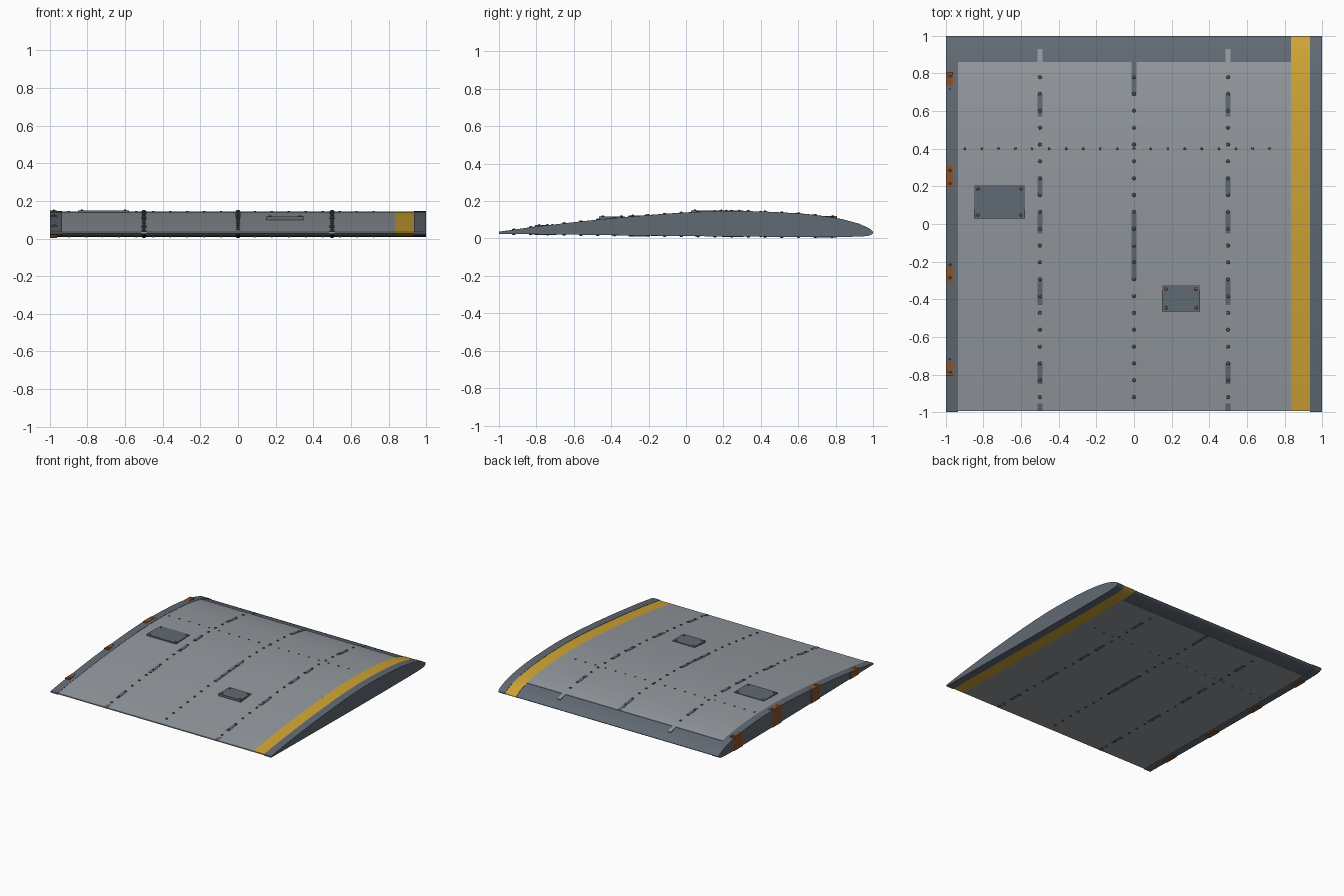
import bpy, bmesh, math
from mathutils import Matrix

if "Cube" in bpy.data.objects:
    bpy.data.objects.remove(bpy.data.objects["Cube"])

def mat(name, c):
    m = bpy.data.materials.new(name)
    m.diffuse_color = (*c, 1)
    m.use_nodes = True
    m.node_tree.nodes["Principled BSDF"].inputs["Base Color"].default_value = m.diffuse_color
    return m

SKIN = mat("light_grey_skin", (0.29, 0.315, 0.34))
DARK = mat("dark_grey_metal", (0.118, 0.142, 0.172))
BOLT = mat("rivet_grey", (0.08, 0.09, 0.105))
YELLOW = mat("warning_yellow", (0.62, 0.37, 0.035))
RUST = mat("rust_orange", (0.26, 0.085, 0.022))

# Aerofoil outline: (y, z) control points, nose at y = 1
UPPER = [(1, .030), (.97, .059), (.9, .086), (.78, .113), (.6, .134), (.28, .147),
         (0, .139), (-.4, .108), (-.8, .064), (-1, .036)]
LOWER = [(1, .030), (.97, .014), (.9, .0095), (.6, .0085), (0, .013), (-1, .025)]

def surf(pts, y):
    # Hermite interpolation over sqrt distance from the nose, so the nose is round
    p = [(math.sqrt(1 - a), b) for a, b in pts]
    u = math.sqrt(max(0, 1 - y))
    n = len(p)
    i = max(k for k in range(n - 1) if p[k][0] <= u + 1e-9)
    def slope(k):
        a, b = p[max(k - 1, 0)], p[min(k + 1, n - 1)]
        return (b[1] - a[1]) / (b[0] - a[0])
    h = p[i + 1][0] - p[i][0]
    t = (u - p[i][0]) / h
    return ((2*t**3 - 3*t**2 + 1) * p[i][1] + (t**3 - 2*t**2 + t) * h * slope(i)
            + (3*t**2 - 2*t**3) * p[i + 1][1] + (t**3 - t**2) * h * slope(i + 1))

def top(y): return surf(UPPER, y)
def bot(y): return surf(LOWER, y)

def finish(bm, name, m, smooth=True):
    bmesh.ops.recalc_face_normals(bm, faces=bm.faces)
    me = bpy.data.meshes.new(name)
    bm.to_mesh(me)
    bm.free()
    o = bpy.data.objects.new(name, me)
    bpy.context.collection.objects.link(o)
    me.materials.append(m)
    if smooth:
        bpy.context.view_layer.objects.active = o
        o.select_set(True)
        bpy.ops.object.shade_smooth_by_angle(angle=math.radians(30))
        o.select_set(False)
    return o

def extrude(bm, outline, x0, x1):
    a = [bm.verts.new((x0, y, z)) for y, z in outline]
    b = [bm.verts.new((x1, y, z)) for y, z in outline]
    n = len(a)
    bm.faces.new(a)
    bm.faces.new(b[::-1])
    for i in range(n):
        bm.faces.new((a[i], a[(i + 1) % n], b[(i + 1) % n], b[i]))

def samples(y0, y1, n):
    u0, u1 = math.sqrt(1 - y1), math.sqrt(1 - y0)
    return [1 - (u0 + (u1 - u0) * i / n) ** 2 for i in range(n + 1)]

def section(name, x0, x1, y0, y1, inset, m, n=40):
    # Slice of the wing between two y positions
    ys = samples(y0, y1, n)
    mid = lambda y: (top(y) + bot(y)) / 2
    up = [(y, max(top(y) - inset, mid(y) + .0005)) for y in ys]
    lo = [(y, min(bot(y) + inset * .5, mid(y) - .0005)) for y in ys]
    if y1 == 1:
        lo = lo[1:]
        up[0] = (1 - inset * .5, .030)
    bm = bmesh.new()
    extrude(bm, up + lo[::-1], x0, x1)
    return finish(bm, name, m)

# Main body, nose band, stripe and end caps
section("main_skin", -.935, .835, -.995, .862, .002, SKIN)
section("leading_edge_band", -.935, .835, .862, 1, .005, DARK, 16)
section("yellow_stripe", .835, .935, -.995, 1, .002, YELLOW)
section("root_end_cap", -.998, -.935, -1, 1, 0, DARK)
section("tip_end_cap", .935, 1, -1, 1, 0, DARK)

def strip(bm, x, w, y0, y1, f, lo, hi, n=6):
    # Thin plate following the upper or lower surface
    ys = [y0 + (y1 - y0) * i / n for i in range(n + 1)]
    extrude(bm, [(y, f(y) + hi) for y in ys] + [(y, f(y) + lo) for y in ys[::-1]],
            x - w / 2, x + w / 2)

# Exposed rib cap segments
SIDE = [(.57, .69), (.15, .24), (-.05, .06), (-.43, -.30), (-.85, -.74), (-.995, -.955)]
MID = [(.69, .862), (-.30, .06)]
for label, x, segs in (("left", -.5, SIDE), ("middle", 0, MID), ("right", .5, SIDE)):
    bm = bmesh.new()
    for a, b in segs:
        strip(bm, x, .026, a, b, top, -.005, .0005)
        strip(bm, x, .026, a, b, bot, -.0005, .004)
    finish(bm, label + "_rib_caps", DARK)
    if x:
        # Light rib tongue over the nose band
        bm = bmesh.new()
        extrude(bm, [(.862, top(.862)), (.93, top(.93) + .002),
                     (.93, top(.93) - .008), (.862, top(.862) - .01)], x - .014, x + .014)
        finish(bm, label + "_rib_tongue", SKIN, False)

def rivets(name, spots, r, m, seg=8):
    bm = bmesh.new()
    for x, y, z in spots:
        bmesh.ops.create_uvsphere(bm, u_segments=seg, v_segments=6, radius=r,
            matrix=Matrix.Translation((x, y, z)) @ Matrix.Diagonal((1, 1, .6, 1)))
    return finish(bm, name, m)

# Rivet rows along ribs and spar, both surfaces
rows = [-.92 + .0895 * i for i in range(20)]
for label, x in (("left", -.5), ("middle", 0), ("right", .5)):
    rivets(label + "_rib_rivets_upper", [(x, y, top(y)) for y in rows], .010, BOLT)
    rivets(label + "_rib_rivets_lower", [(x, y, bot(y)) for y in rows], .010, BOLT)
cols = [-.9 + .09 * i for i in range(19)]
rivets("spar_rivets_upper", [(x, .4, top(.4) - .001) for x in cols], .007, BOLT)
rivets("spar_rivets_lower", [(x, .4, bot(.4) + .001) for x in cols], .007, BOLT)

def box(name, x0, x1, y0, y1, z0, z1, m):
    bm = bmesh.new()
    extrude(bm, [(y0, z0), (y1, z0), (y1, z1), (y0, z1)], x0, x1)
    return finish(bm, name, m, False)

# Access hatches with rusty corner screws
for name, x0, x1, y0, y1, z0, z1 in (
        ("large_hatch", -.85, -.58, .028, .208, .135, .149),
        ("small_hatch", .15, .35, -.465, -.325, .100, .1185)):
    box(name, x0, x1, y0, y1, z0, z1, DARK)
    e = .02
    rivets(name + "_screws", [(x, y, z1) for x in (x0 + e, x1 - e)
                              for y in (y0 + e, y1 - e)], .009, RUST)

# Rusty mounting lugs with bolts on the root end
for i, y in enumerate((.75, .25, -.25, -.75)):
    h = top(y) + .002
    box("mounting_lug_%d" % (i + 1), -1, -.962, y - .057, y + .057, bot(y) - .004, h, RUST)
    rivets("lug_bolts_%d" % (i + 1), [(-.978, y + s * .035, h) for s in (-1, 1)], .008, BOLT)
